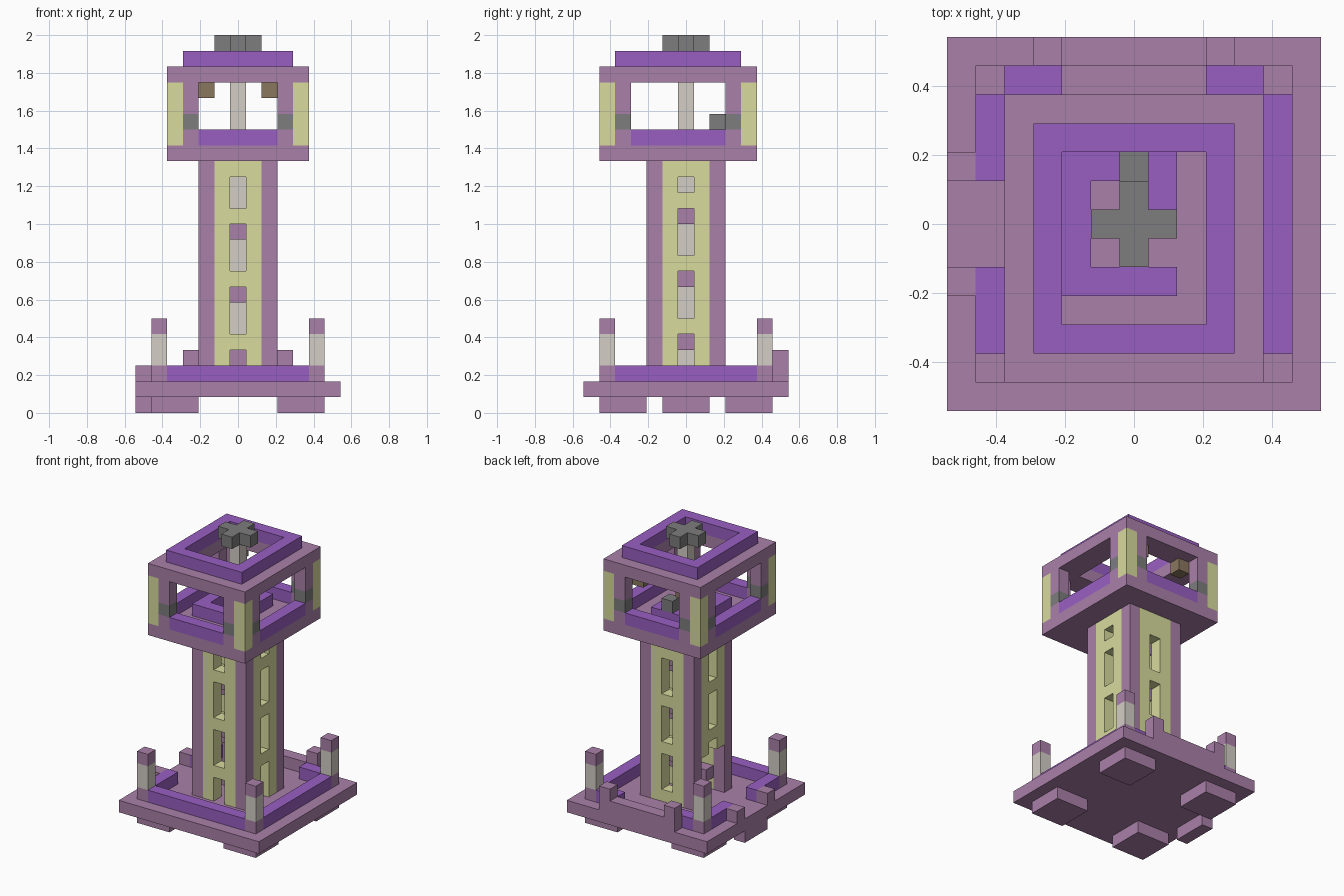
import bpy
import bmesh

cube = bpy.data.objects.get("Cube")
if cube:
    bpy.data.objects.remove(cube, do_unlink=True)

U = 1 / 12  # size of one block


def material(name, *rgb):
    col = [((c / 255 + 0.055) / 1.055) ** 2.4 for c in rgb] + [1]
    m = bpy.data.materials.new(name)
    m.use_nodes = True
    m.diffuse_color = col
    node = m.node_tree.nodes["Principled BSDF"]
    node.inputs["Base Color"].default_value = col
    node.inputs["Roughness"].default_value = 0.9
    return m


MAUVE = material("mauve stone", 170, 128, 169)
PURPLE = material("purple stone", 152, 95, 193)
YELLOW = material("pale yellow brick", 216, 219, 158)
PALE = material("pale bark", 212, 206, 198)
GREY = material("grey stone", 125, 125, 125)
BROWN = material("brown wood", 138, 119, 95)


def build(name, mat, boxes):
    """One object from boxes (x0, x1, y0, y1, z0, z1) measured in blocks."""
    bm = bmesh.new()
    for x0, x1, y0, y1, z0, z1 in boxes:
        verts = bmesh.ops.create_cube(bm, size=1)["verts"]
        for v in verts:
            v.co.x = (x1 if v.co.x > 0 else x0) * U
            v.co.y = (y1 if v.co.y > 0 else y0) * U
            v.co.z = (z1 if v.co.z > 0 else z0) * U
    mesh = bpy.data.meshes.new(name)
    bm.to_mesh(mesh)
    bm.free()
    mesh.materials.append(mat)
    obj = bpy.data.objects.new(name, mesh)
    bpy.context.collection.objects.link(obj)
    return obj


def turn(box, k):
    """Turn a box by k quarter turns: front, right, back, left."""
    x0, x1, y0, y1, z0, z1 = box
    for _ in range(k % 4):
        x0, x1, y0, y1 = -y1, -y0, x0, x1
    return (x0, x1, y0, y1, z0, z1)


def frame(ox, oy0, oy1, ix, iy0, iy1, z0, z1):
    """Rectangular ring as four boxes."""
    return [(-ox, ox, oy0, iy0, z0, z1), (-ox, ox, iy1, oy1, z0, z1),
            (-ox, -ix, iy0, iy1, z0, z1), (ix, ox, iy0, iy1, z0, z1)]


def mirror_x(box):
    return [box, (-box[1], -box[0]) + tuple(box[2:])]


# Base slab, feet and doorstep
build("base_slab", MAUVE, [(-6.5, 6.5, -6.5, 6.5, 1, 2)])
build("feet", MAUVE, [turn((2.5, 5.5, -5.5, -2.5, 0, 1), k) for k in range(4)])
build("doorstep", MAUVE, [(-6.5, -5.5, -1.5, 1.5, 0, 1)])

# Kerb with gaps for the doorway and the back bay
build("kerb", PURPLE, [(-4.5, 4.5, -5.5, -4.5, 2, 3), (4.5, 5.5, -4.5, 4.5, 2, 3),
                       (-5.5, -4.5, 1.5, 4.5, 2, 3), (-5.5, -4.5, -4.5, -1.5, 2, 3)]
      + mirror_x((2.5, 4.5, 4.5, 5.5, 2, 3)))
build("gate_blocks", MAUVE, [(-6.5, -5.5, 1.5, 2.5, 2, 3), (-6.5, -5.5, -2.5, -1.5, 2, 3)])
build("back_bay_wall", MAUVE, [(-2.5, 2.5, 5.5, 6.5, 2, 3)])
build("back_bay_posts", MAUVE, mirror_x((2.5, 3.5, 5.5, 6.5, 2, 4)))

# Corner posts
corner = (4.5, 5.5, -5.5, -4.5)
for part, mat, z0, z1 in (("bases", MAUVE, 2, 3), ("shafts", PALE, 3, 5), ("caps", MAUVE, 5, 6)):
    build("corner_post_" + part, mat, [turn(corner + (z0, z1), k) for k in range(4)])

# Tower shaft: corner pillars and slotted panels
build("tower_pillars", MAUVE, [turn((1.5, 2.5, -2.5, -1.5, 2, 16), k) for k in range(4)])
for k, side in enumerate(("front", "right", "back", "left")):
    bottom = 6 if side == "left" else 2  # doorway on one side
    panel = mirror_x((0.5, 1.5, -2.5, -1.5, bottom, 16))
    panel += [(-0.5, 0.5, -2.5, -1.5, z, z + 1) for z in range(bottom, 16)
              if (z - k) % 4 == 0 or z == 15]
    build("tower_panel_" + side, YELLOW, [turn(b, k) for b in panel])

# Central pole and spiral stair
build("central_pole", PALE, [(-0.5, 0.5, -0.5, 0.5, 2, 23)])
build("spiral_steps", MAUVE, [turn((-1.5, 0.5, -1.5, -0.5, j + 3, j + 4), j) for j in range(14)])

# Cabin floor and stair rail
build("cabin_floor", MAUVE, frame(4.5, -5.5, 4.5, 1.5, -1.5, 1.5, 16, 17))
build("stair_rail", PURPLE, [(-2.5, -1.5, -2.5, 2.5, 17, 18), (-1.5, 1.5, -2.5, -1.5, 17, 18),
                             (-1.5, 1.5, 1.5, 2.5, 17, 18), (0.5, 1.5, 0.5, 1.5, 17, 18)])
build("rail_block", GREY, [(-0.5, 0.5, 1.5, 2.5, 18, 19)])

# Cabin walls: corner columns, window jambs and sills
ends = ((-5.5, -4.5), (3.5, 4.5))
build("cabin_columns", YELLOW, [b for y in ends for b in mirror_x((3.5, 4.5) + y + (17, 21))])


def jambs(z0, z1):
    spots = [(2.5, 3.5) + y for y in ends]
    spots += [(3.5, 4.5, -4.5, -3.5), (3.5, 4.5, 2.5, 3.5)]
    return [b for s in spots for b in mirror_x(s + (z0, z1))]


build("window_jambs", MAUVE, jambs(17, 18) + jambs(19, 21))
build("jamb_stones", GREY, jambs(18, 19))
build("window_sills", PURPLE, [(-2.5, 2.5) + y + (17, 18) for y in ends]
      + mirror_x((3.5, 4.5, -3.5, 2.5, 17, 18)))
build("hanging_blocks", BROWN, mirror_x((1.5, 2.5, 2.5, 3.5, 20, 21)))

# Roof, raised rim and finial
build("roof", MAUVE, frame(4.5, -5.5, 4.5, 2.5, -3.5, 2.5, 21, 22))
build("roof_rim", PURPLE, frame(3.5, -4.5, 3.5, 2.5, -3.5, 2.5, 22, 23))
build("finial_cross", GREY, [(-0.5, 0.5, -0.5, 0.5, 23, 24)]
      + [turn((-0.5, 0.5, -1.5, -0.5, 23, 24), k) for k in range(4)])
